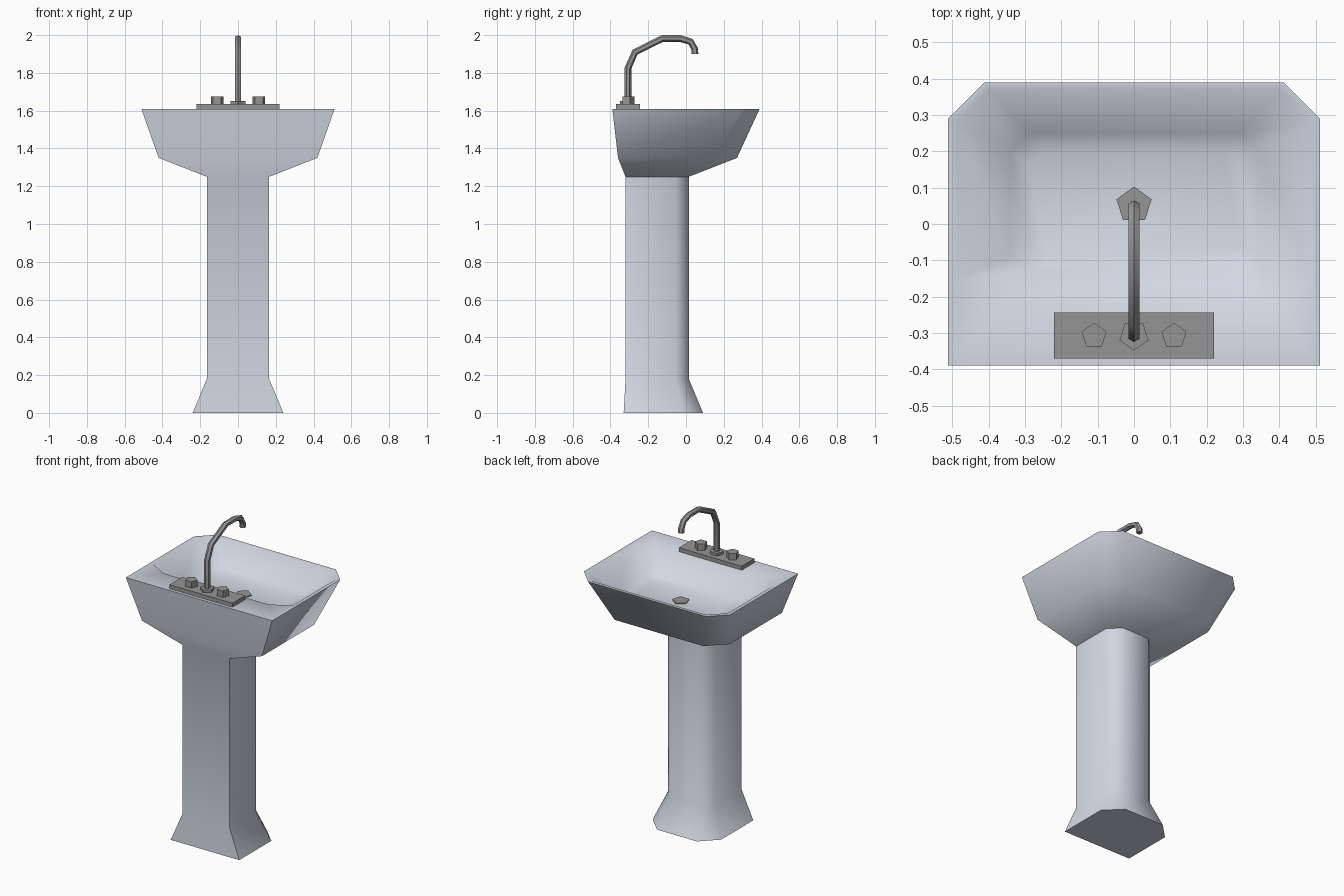
import bpy, bmesh, math
from mathutils import Vector

if "Cube" in bpy.data.objects:
    bpy.data.objects.remove(bpy.data.objects["Cube"])


def material(name, rgb):
    m = bpy.data.materials.new(name)
    m.diffuse_color = (*rgb, 1)
    m.use_nodes = True
    m.node_tree.nodes["Principled BSDF"].inputs["Base Color"].default_value = m.diffuse_color
    return m


CERAMIC = material("white_ceramic", (0.64, 0.68, 0.76))
METAL = material("grey_metal", (0.30, 0.30, 0.30))


def finish(name, bm, mat, smooth=None):
    bmesh.ops.remove_doubles(bm, verts=bm.verts, dist=0.0005)
    bmesh.ops.recalc_face_normals(bm, faces=bm.faces)
    me = bpy.data.meshes.new(name)
    bm.to_mesh(me)
    bm.free()
    me.materials.append(mat)
    ob = bpy.data.objects.new(name, me)
    bpy.context.collection.objects.link(ob)
    if smooth:
        bpy.context.view_layer.objects.active = ob
        ob.select_set(True)
        bpy.ops.object.shade_smooth_by_angle(angle=math.radians(smooth))
        ob.select_set(False)
    return ob


def loft(rings):
    """Skin a list of equal-length point rings and cap both ends."""
    bm = bmesh.new()
    vs = [[bm.verts.new(p) for p in r] for r in rings]
    n = len(vs[0])
    for a, b in zip(vs, vs[1:]):
        for i in range(n):
            j = (i + 1) % n
            bm.faces.new((a[i], a[j], b[j], b[i]))
    bm.faces.new(vs[0])
    bm.faces.new(vs[-1])
    return bm


def section(z, w, y0, y1, c, bx=0, by=0):
    """Rectangle with corner cuts c at +y and (bx, by) at -y."""
    half = [(w - bx, y0), (w, y0 + by), (w, y1 - c), (w - c, y1)]
    pts = half + [(-x, y) for x, y in reversed(half)]
    return [(x, y, z) for x, y in pts]


# Pedestal, bowl outside, rim and bowl inside in one skin
finish("basin_and_pedestal", loft([
    section(0, 0.24, -0.33, 0.09, 0.10),
    section(0.18, 0.165, -0.32, 0.015, 0.07),
    section(1.25, 0.165, -0.32, 0.015, 0.07),
    section(1.35, 0.42, -0.36, 0.27, 0.11),
    section(1.61, 0.512, -0.39, 0.39, 0.10),
    section(1.61, 0.49, -0.22, 0.37, 0.09, 0.12, 0.07),
    section(1.49, 0.34, -0.13, 0.25, 0.05, 0.06, 0.04),
    section(1.47, 0.29, -0.10, 0.20, 0.04, 0.05, 0.04),
]), CERAMIC, 60)


def pentagon(name, x, y, z0, z1, r, r2, point):
    """Five-sided prism with a corner towards point (+1 or -1) in y."""
    ang = [point * math.pi / 2 + i * math.tau / 5 for i in range(5)]
    finish(name, loft([[(x + q * math.cos(a), y + q * math.sin(a), z) for a in ang]
                       for z, q in ((z0, r), (z1, r2))]), METAL)


# Tap plate, knobs, spout collar and drain
finish("tap_plate", loft([section(z, 0.22, -0.37, -0.243, 0) for z in (1.605, 1.635)]), METAL)
for side, x in (("left", -0.11), ("right", 0.11)):
    pentagon(side + "_knob", x, -0.308, 1.633, 1.675, 0.036, 0.036, 1)
pentagon("spout_collar", 0, -0.307, 1.633, 1.652, 0.042, 0.042, -1)
pentagon("drain", 0, 0.052, 1.467, 1.475, 0.051, 0.051, 1)

# Six-sided bent spout in the y-z plane
path = [Vector((0, y, z)) for y, z in (
    (-0.307, 1.64), (-0.307, 1.825), (-0.27, 1.91), (-0.125, 1.982),
    (-0.03, 1.982), (0.025, 1.965), (0.047, 1.925), (0.047, 1.90))]
rings = []
for i, p in enumerate(path):
    d1 = (p - path[max(i - 1, 0)]).normalized()
    d2 = (path[min(i + 1, len(path) - 1)] - p).normalized()
    t = (d1 + d2).normalized()
    up = Vector((0, -t.z, t.y))
    rings.append([p + 0.018 * (Vector((math.sin(a), 0, 0)) + up * math.cos(a))
                  for a in (k * math.tau / 6 for k in range(6))])
finish("spout", loft(rings), METAL, 40)
